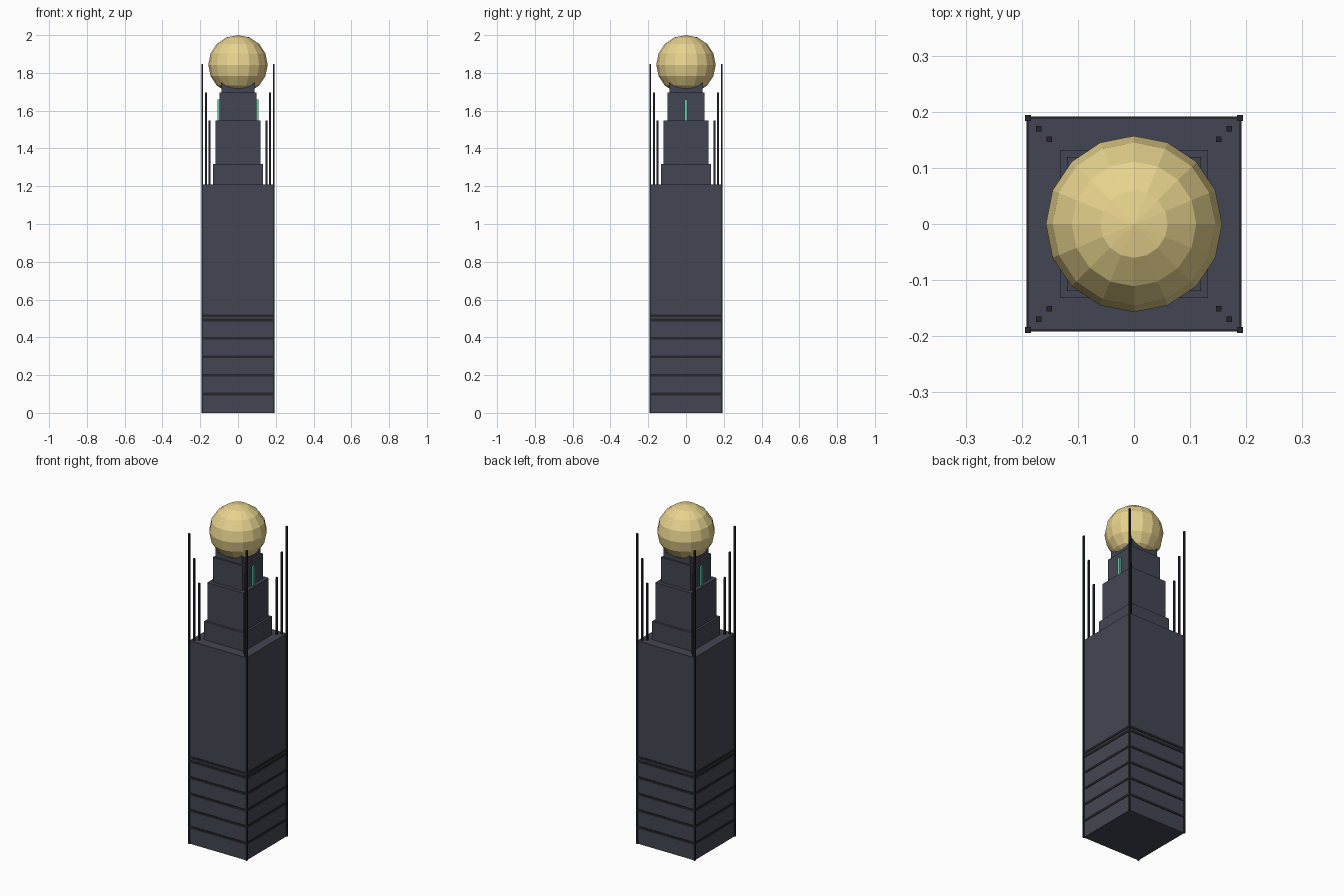
import bpy

if "Cube" in bpy.data.objects:
    bpy.data.objects.remove(bpy.data.objects["Cube"])

def mat(name, col):
    m = bpy.data.materials.new(name)
    m.diffuse_color = (*col, 1)
    m.use_nodes = True
    m.node_tree.nodes["Principled BSDF"].inputs["Base Color"].default_value = m.diffuse_color
    return m

SLATE = mat("slate", (0.055, 0.062, 0.085))
DARK = mat("dark_metal", (0.018, 0.019, 0.023))
GOLD = mat("gold", (0.80, 0.65, 0.27))
GREEN = mat("green_glow", (0.15, 0.62, 0.42))

def box(name, x, y, z0, z1, hx, hy, m):
    bpy.ops.mesh.primitive_cube_add(size=1, location=(x, y, (z0 + z1) / 2))
    o = bpy.context.object
    o.name = name
    o.scale = (2 * hx, 2 * hy, z1 - z0)
    bpy.ops.object.transform_apply(location=False, rotation=False, scale=True)
    o.data.materials.append(m)
    return o

# main shaft and stepped crown
tiers = [("tower_shaft", 0.0, 1.208, 0.189), ("crown_tier_1", 1.208, 1.317, 0.132),
         ("crown_tier_2", 1.317, 1.547, 0.119), ("crown_tier_3", 1.547, 1.695, 0.097),
         ("globe_pedestal", 1.695, 1.765, 0.087)]
for name, z0, z1, h in tiers:
    box(name, 0, 0, z0, z1, h, h, SLATE)

# dark bands around the lower shaft
for i, z in enumerate((0.1, 0.2, 0.297, 0.395, 0.492, 0.515)):
    box(f"shaft_band_{i}", 0, 0, z - 0.007, z + 0.007, 0.192, 0.192, DARK)

# corner masts: full-height outer ones, shorter inner ones on the roof
for sx in (-1, 1):
    for sy in (-1, 1):
        for name, r, z0, z1 in (("corner_mast", 0.189, 0, 1.847),
                                ("middle_mast", 0.17, 1.208, 1.696),
                                ("inner_mast", 0.151, 1.208, 1.547)):
            box(name, sx * r, sy * r, z0, z1, 0.005, 0.005, DARK)
    # green light strips on the two sides
    box("light_strip", sx * 0.102, 0, 1.547, 1.66, 0.006, 0.008, GREEN)

# faceted globe
bpy.ops.mesh.primitive_uv_sphere_add(segments=16, ring_count=8, radius=0.157,
                                     location=(0, 0, 1.843))
globe = bpy.context.object
globe.name = "globe"
globe.data.materials.append(GOLD)
